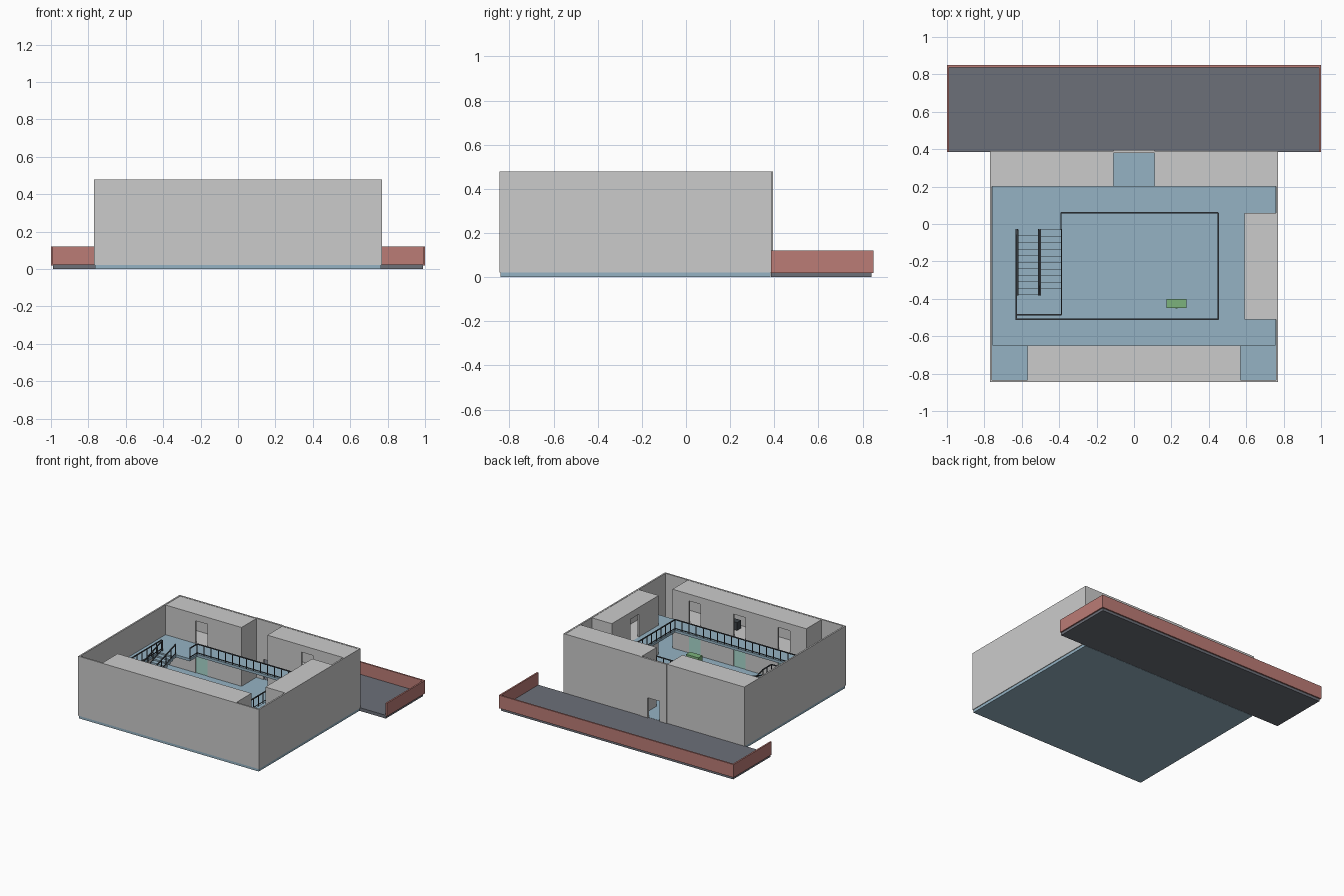
import bpy, bmesh
from mathutils import Vector

if "Cube" in bpy.data.objects:
    bpy.data.objects.remove(bpy.data.objects["Cube"])

G, M, T = 0.025, 0.25, 0.48      # ground floor, gallery floor, wall top
W = 0.012                        # wall thickness


def material(name, rgb):
    m = bpy.data.materials.new(name)
    m.diffuse_color = (*rgb, 1)
    m.use_nodes = True
    m.node_tree.nodes["Principled BSDF"].inputs["Base Color"].default_value = m.diffuse_color
    return m


BLUE = material("blue_floor", (0.30, 0.45, 0.55))
RED = material("red_wall", (0.50, 0.20, 0.18))
ROAD = material("asphalt", (0.15, 0.16, 0.19))
DARK = material("dark_metal", (0.05, 0.06, 0.07))
TEAL = material("teal_door", (0.40, 0.70, 0.62))
GREEN = material("green_paint", (0.20, 0.45, 0.20))


def hexa(bm, corners):
    v = [bm.verts.new(c) for c in corners]
    for f in ((0, 3, 2, 1), (4, 5, 6, 7), (0, 1, 5, 4), (1, 2, 6, 5), (2, 3, 7, 6), (3, 0, 4, 7)):
        bm.faces.new([v[i] for i in f])


def box(bm, x0, x1, y0, y1, z0, z1):
    hexa(bm, [(x, y, z) for z in (z0, z1) for x, y in ((x0, y0), (x1, y0), (x1, y1), (x0, y1))])


def bar(bm, p, q, r=0.0025):
    p, q = Vector(p), Vector(q)
    d = (q - p).normalized()
    a = d.cross(Vector((0, 0, 1)))
    a = a.normalized() if a.length > 1e-4 else Vector((1, 0, 0))
    b = d.cross(a)
    hexa(bm, [c + r * (s * a + t * b) for c in (p, q) for s, t in ((-1, -1), (1, -1), (1, 1), (-1, 1))])


def finish(name, bm, mat=None):
    bmesh.ops.recalc_face_normals(bm, faces=bm.faces)
    me = bpy.data.meshes.new(name)
    bm.to_mesh(me)
    bm.free()
    ob = bpy.data.objects.new(name, me)
    bpy.context.collection.objects.link(ob)
    if mat:
        me.materials.append(mat)
    return ob


def boxes(name, items, mat=None):
    bm = bmesh.new()
    for it in items:
        box(bm, *it)
    return finish(name, bm, mat)


# wall along x or y, left open (or cut) at each door centre
def door_wall(axis, c0, c1, a, b, z0, z1, doors, dw=0.05, dh=0.175):
    out = []

    def add(s, e, lo, hi):
        out.append((s, e, c0, c1, lo, hi) if axis == 'x' else (c0, c1, s, e, lo, hi))
    s = a
    for d in sorted(doors):
        add(s, d - dw, z0, z1)
        add(d - dw, d + dw, z0 + dh, z1)
        s = d + dw
    add(s, b, z0, z1)
    return out


# street with low boundary wall
boxes("street", [(-0.99, 0.99, 0.385, 0.84, 0, G)], ROAD)
boxes("street_wall", [(-1, 1, 0.838, 0.85, G - 0.005, 0.12),
                      (-1, -0.988, 0.385, 0.838, G - 0.005, 0.12),
                      (0.988, 1, 0.385, 0.838, G - 0.005, 0.12)], RED)

# ground slab and outer walls
boxes("ground_floor", [(-0.765, 0.765, -0.84, 0.383, 0, G)], BLUE)
boxes("outer_walls", [(-0.77, 0.77, -0.845, -0.845 + W, G - 0.003, T),
                      (-0.77, -0.77 + W, -0.833, 0.378, G - 0.003, T),
                      (0.77 - W, 0.77, -0.833, 0.378, G - 0.003, T),
                      (-0.77, -0.11, 0.378, 0.39, G - 0.003, T),
                      (0.11, 0.77, 0.378, 0.39, G - 0.003, T)])
boxes("entrance_wall", door_wall('x', 0.38, 0.395, -0.11, 0.11, G, T, [0], 0.05, 0.155))


# two-storey room blocks with doors towards the courtyard
def block(name, x0, x1, y0, y1, axis, face, doors):
    parts = [(x0, x1, y0, y1, T - W, T - 0.002), (x0, x1, y0, y1, M - 0.02, M)]
    panels = []
    for z0, z1 in ((G, M - 0.02), (M, T - W)):
        if axis == 'x':
            parts += door_wall('x', face - W / 2, face + W / 2, x0, x1, z0, z1, doors)
            parts += [(x0, x0 + W, y0, y1, z0, z1), (x1 - W, x1, y0, y1, z0, z1)]
        else:
            parts += door_wall('y', face - W / 2, face + W / 2, y0, y1, z0, z1, doors)
            parts += [(x0, x1, y0, y0 + W, z0, z1), (x0, x1, y1 - W, y1, z0, z1)]
    for d in doors:
        if axis == 'x':
            panels.append((d - 0.05, d + 0.05, face - 0.003, face + 0.003, G, G + 0.175))
        else:
            panels.append((face - 0.003, face + 0.003, d - 0.05, d + 0.05, G, G + 0.175))
    boxes(name, parts)
    boxes(name + "_doors", panels, TEAL)


block("front_rooms", -0.57, 0.57, -0.835, -0.65, 'x', -0.656, (-0.38, 0, 0.38))
block("back_left_rooms", -0.76, -0.11, 0.2, 0.38, 'x', 0.206, (-0.45,))
block("back_right_rooms", 0.11, 0.76, 0.2, 0.38, 'x', 0.206, (0.45,))
block("right_rooms", 0.59, 0.76, -0.51, 0.06, 'y', 0.596, (-0.22,))

# gallery slab around the open courtyard
z0 = M - 0.02
boxes("gallery_floor", [(-0.757, 0.757, 0.06, 0.2, z0, M),
                        (-0.757, 0.757, -0.65, -0.51, z0, M),
                        (-0.757, -0.63, -0.51, 0.06, z0, M),
                        (0.45, 0.59, -0.51, 0.06, z0, M),
                        (-0.63, -0.39, -0.03, 0.06, z0, M)], BLUE)

# two stair flights with a half landing
N, L = 10, (G + M) / 2
run, rise = 0.35 / N, (M - G) / 2 / N
bm = bmesh.new()
for i in range(N):
    y = -0.03 - i * run
    box(bm, -0.505, -0.388, y - run, y, max(G, G + (i - 1) * rise), G + (i + 1) * rise)
    y = -0.38 + i * run
    box(bm, -0.625, -0.507, y, y + run, L + (i - 1) * rise, L + (i + 1) * rise)
box(bm, -0.625, -0.388, -0.485, -0.38, L - 0.02, L)
finish("stairs", bm, BLUE)


# railings: top rail, low rail and evenly spaced posts
def railing(bm, p, q, h=0.08, step=0.06):
    p, q = Vector(p), Vector(q)
    up = Vector((0, 0, h))
    n = max(1, round((q - p).length / step))
    bar(bm, p + up, q + up, 0.0035)
    bar(bm, p + up * 0.15, q + up * 0.15, 0.002)
    for i in range(n + 1):
        c = p.lerp(q, i / n)
        bar(bm, c, c + up)


bm = bmesh.new()
path = [(-0.63, -0.03, M), (-0.63, -0.51, M), (0.45, -0.51, M),
        (0.45, 0.06, M), (-0.39, 0.06, M), (-0.39, -0.03, M)]
for p, q in zip(path, path[1:]):
    railing(bm, p, q)
finish("gallery_railing", bm, DARK)

bm = bmesh.new()
for x in (-0.388, -0.502):
    railing(bm, (x, -0.03, G), (x, -0.38, L))
for x in (-0.510, -0.622):
    railing(bm, (x, -0.38, L), (x, -0.03, M))
railing(bm, (-0.625, -0.485, L), (-0.388, -0.485, L))
railing(bm, (-0.388, -0.485, L), (-0.388, -0.38, L))
finish("stair_railing", bm, DARK)

# courtyard cabinet and a dark box in the upper front room
boxes("courtyard_cabinet", [(0.175, 0.28, -0.45, -0.40, G, 0.15),
                            (0.222, 0.232, -0.453, -0.45, 0.08, 0.10)], GREEN)
boxes("room_cabinet", [(0.09, 0.15, -0.80, -0.75, M, M + 0.06)], DARK)
